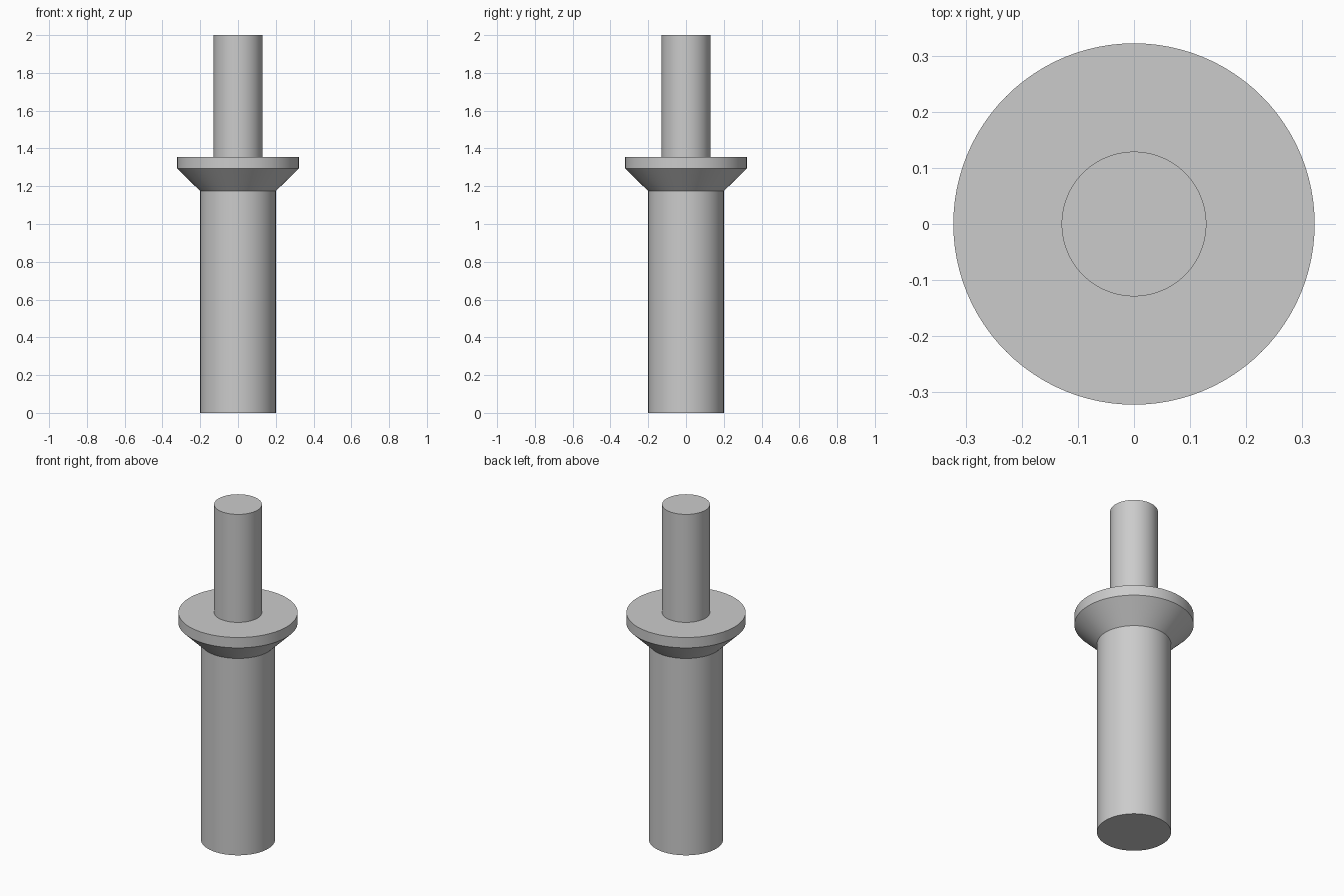
import bpy
import bmesh
import math

cube = bpy.data.objects.get("Cube")
if cube:
    bpy.data.objects.remove(cube, do_unlink=True)

SEGMENTS = 96
SHAFT_R, FLANGE_R, PIN_R = 0.2, 0.322, 0.129
SHAFT_TOP, CONE_TOP, FLANGE_TOP, PIN_TOP = 1.174, 1.294, 1.356, 2.0

grey = bpy.data.materials.new("plain grey")
grey.use_nodes = True
colour = (0.6, 0.6, 0.6, 1)
grey.diffuse_color = colour
grey.node_tree.nodes["Principled BSDF"].inputs["Base Color"].default_value = colour


def lathe(name, profile, material):
    """Turn a (radius, height) profile about z into a closed solid."""
    bm = bmesh.new()
    rings = []
    for radius, height in profile:
        angles = [math.tau * i / SEGMENTS for i in range(SEGMENTS)]
        rings.append([bm.verts.new((radius * math.cos(a), radius * math.sin(a), height))
                      for a in angles])
    for low, high in zip(rings, rings[1:]):
        for i in range(SEGMENTS):
            j = (i + 1) % SEGMENTS
            bm.faces.new((low[i], low[j], high[j], high[i]))
    bm.faces.new(rings[0][::-1])
    bm.faces.new(rings[-1])
    mesh = bpy.data.meshes.new(name)
    bm.to_mesh(mesh)
    bm.free()
    mesh.materials.append(material)
    obj = bpy.data.objects.new(name, mesh)
    bpy.context.collection.objects.link(obj)
    bpy.ops.object.select_all(action="DESELECT")
    obj.select_set(True)
    bpy.context.view_layer.objects.active = obj
    bpy.ops.object.shade_smooth_by_angle(angle=math.radians(30))
    return obj


# One turned solid: thick shaft, flared collar, flat flange and thin pin
lathe("flanged_pin", [
    (SHAFT_R, 0),
    (SHAFT_R, SHAFT_TOP),
    (FLANGE_R, CONE_TOP),
    (FLANGE_R, FLANGE_TOP),
    (PIN_R, FLANGE_TOP),
    (PIN_R, PIN_TOP),
], grey)
